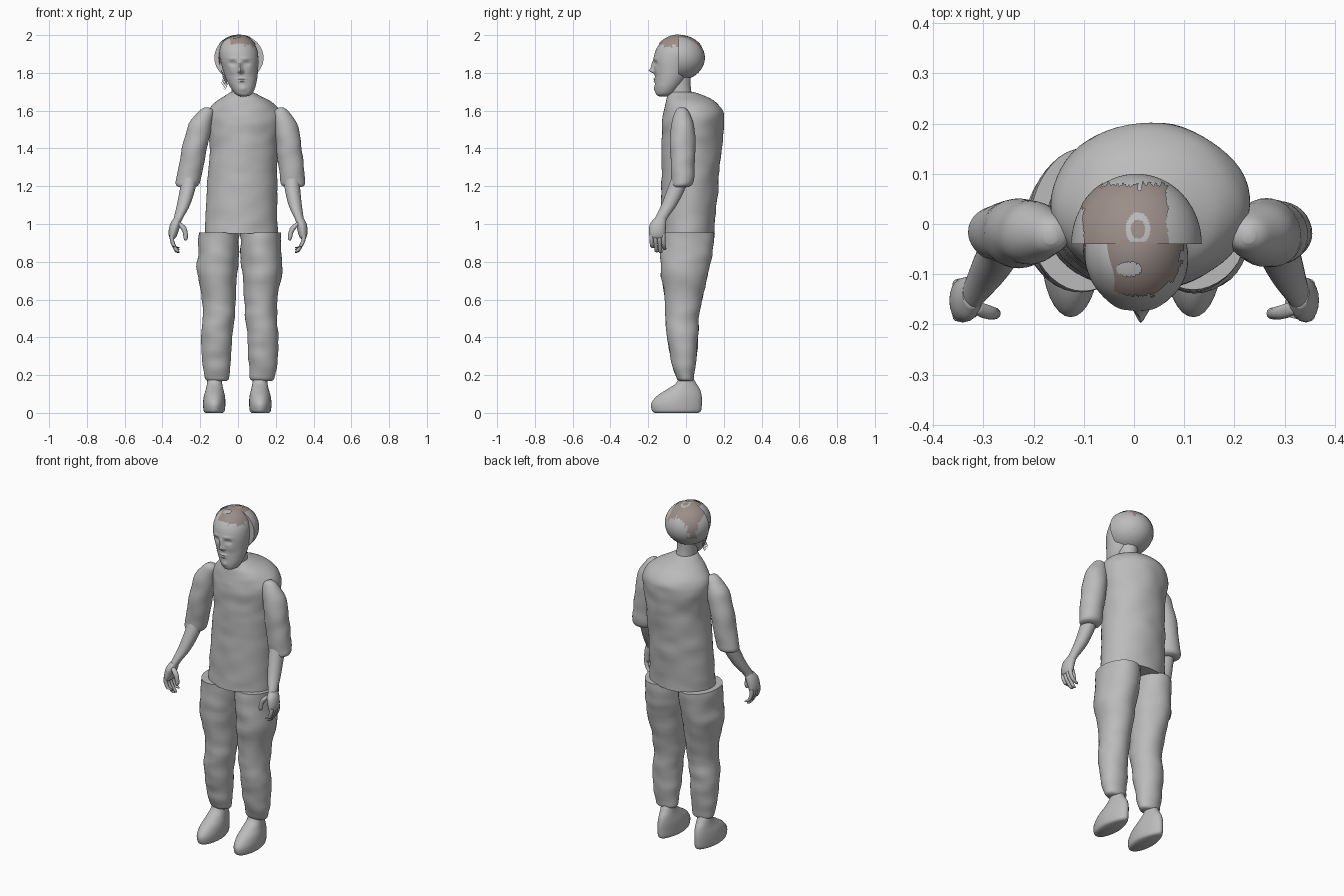
import bpy, bmesh, math, random
from mathutils import Vector, noise

random.seed(4)
cube = bpy.data.objects.get("Cube")
if cube:
    bpy.data.objects.remove(cube, do_unlink=True)


def material(name, rgb):
    m = bpy.data.materials.new(name)
    m.use_nodes = True
    m.diffuse_color = (*rgb, 1)
    m.node_tree.nodes["Principled BSDF"].inputs["Base Color"].default_value = (*rgb, 1)
    return m


GREY = material("plain grey", (0.5, 0.5, 0.5))
BROWN = material("hair brown", (0.33, 0.27, 0.25))


def finish(bm, name, mat=GREY):
    bmesh.ops.recalc_face_normals(bm, faces=bm.faces)
    mesh = bpy.data.meshes.new(name)
    bm.to_mesh(mesh)
    bm.free()
    mesh.materials.append(mat)
    ob = bpy.data.objects.new(name, mesh)
    bpy.context.collection.objects.link(ob)
    bpy.ops.object.select_all(action='DESELECT')
    ob.select_set(True)
    bpy.context.view_layer.objects.active = ob
    bpy.ops.object.shade_smooth_by_angle(angle=math.radians(50))
    return ob


def smooth_rings(rings, steps):
    """Catmull-Rom interpolation through the key rings."""
    rs = [Vector(r) for r in rings]
    out = []
    for i in range(len(rs) - 1):
        a, b, c, d = rs[max(i - 1, 0)], rs[i], rs[i + 1], rs[min(i + 2, len(rs) - 1)]
        for k in range(steps):
            t = k / steps
            out.append(0.5 * (2 * b + (c - a) * t + (2 * a - 5 * b + 4 * c - d) * t * t
                              + (3 * b - a - 3 * c + d) * t ** 3))
    return out + [rs[-1]]


def loft(name, rings, segs=32, steps=5, side=1, shift=None, wrinkle=0.0, shape=None):
    """Skin horizontal ellipses given as (x, y, z, x radius, y radius)."""
    bm = bmesh.new()
    loops = []
    for x, y, z, rx, ry in smooth_rings(rings, steps):
        x = side * x + (shift(z) if shift else 0)
        loop = []
        for k in range(segs):
            a = math.tau * k / segs
            p = Vector((x + rx * math.cos(a), y + ry * math.sin(a), z))
            if wrinkle:
                out = Vector((math.cos(a), math.sin(a), 0))
                p += out * wrinkle * noise.noise(Vector((p.x * 9, p.y * 9, p.z * 16)))
            if shape:
                p = shape(p, x)
            loop.append(bm.verts.new(p))
        loops.append(loop)
    for lo, hi in zip(loops, loops[1:]):
        for k in range(segs):
            j = (k + 1) % segs
            bm.faces.new((lo[k], lo[j], hi[j], hi[k]))
    bm.faces.new(loops[0])
    bm.faces.new(loops[-1])
    return finish(bm, name)


# Shirt body and neck
loft("shirt", [(.017, .008, .95, .193, .143), (.022, .02, 1.2, .186, .15),
               (.03, .03, 1.4, .182, .158), (.033, .038, 1.54, .198, .163),
               (.033, .038, 1.6, .188, .155), (.03, .024, 1.647, .148, .13),
               (.025, 0, 1.678, .095, .1), (.02, -.03, 1.70, .055, .07)],
     segs=56, steps=8, wrinkle=.006)
loft("neck", [(.02, -.035, 1.6, .07, .075), (.02, -.035, 1.68, .056, .066),
              (.018, -.04, 1.73, .054, .065), (.015, -.04, 1.79, .055, .065)])


# Head with facial relief
def face_relief(p, x):
    if p.y > -.06:
        return p
    u = p.x - (.009 + (1.85 - p.z) * .12)
    relief = [(0, 1.812, .011, .013, .028), (0, 1.838, .009, .022, .014),
              (0, 1.768, .02, .005, .008), (0, 1.756, .016, .005, .008),
              (0, 1.762, .024, .002, -.004), (0, 1.715, .02, .014, .006)]
    for s in (-1, 1):
        relief += [(s * .036, 1.85, .017, .010, -.014), (s * .036, 1.85, .010, .005, .007),
                   (s * .036, 1.876, .024, .007, .004), (s * .012, 1.806, .006, .006, .008),
                   (s * .045, 1.81, .02, .02, .004)]
    for cu, cz, su, sz, amount in relief:
        p.y -= amount * math.exp(-((u - cu) / su) ** 2 - ((p.z - cz) / sz) ** 2)
    return p


loft("head", [(.03, -.12, 1.675, .015, .02), (.03, -.112, 1.687, .042, .046),
              (.026, -.1, 1.72, .064, .064), (.02, -.085, 1.76, .08, .08),
              (.015, -.075, 1.8, .09, .09), (.008, -.068, 1.86, .1, .104),
              (.003, -.058, 1.91, .101, .106), (0, -.05, 1.95, .088, .092),
              (0, -.045, 1.98, .06, .062), (0, -.045, 1.994, .01, .01)],
     segs=112, steps=10, shape=face_relief)

# Smooth half dome behind the head
DOME = Vector((.005, -.04, 1.88))


def half_ellipsoid(radii, front, segs=64, rows=40):
    bm = bmesh.new()
    bmesh.ops.create_uvsphere(bm, u_segments=segs, v_segments=rows, radius=1)
    normal = (0, 1, 0) if front else (0, -1, 0)
    bmesh.ops.bisect_plane(bm, geom=bm.verts[:] + bm.edges[:] + bm.faces[:],
                           plane_co=(0, 0, 0), plane_no=normal, clear_outer=True, dist=1e-5)
    for v in bm.verts:
        v.co = Vector(a * b for a, b in zip(v.co, radii)) + DOME
    return bm


bm = half_ellipsoid((.13, .14, .12), False)
bmesh.ops.holes_fill(bm, edges=[e for e in bm.edges if e.is_boundary])
finish(bm, "back_hair_dome")


# Ragged brown hair lying on the crown
def is_hair(c, front):
    j = .008 * noise.noise(Vector((c.x * 130, c.y * 25, c.z * 25)))
    gap = .5 + noise.noise(Vector((c.x * 40, c.y * 40, c.z * 30)))
    ring = math.hypot((c.x - .008) / .022, (c.y + .01) / .03)
    if .65 < ring < 1.1 and c.y > -.035 or math.hypot((c.x + .01) / .025, (c.y + .09) / .014) < 1:
        return False
    if front:
        low = 1.85 if c.x < -.03 and c.y > -.125 else 1.94
        return c.z > low + 2 * j and c.y > -.142 + j and (c.z > 1.95 or gap > .3)
    return -.1 + j < c.x < .066 + j and c.y < .078 + 2 * j


for label, radii, front in (("front_hair", (.107, .13, .123), True),
                            ("crown_hair", (.132, .142, .1225), False)):
    bm = half_ellipsoid(radii, front, 200, 110)
    drop = [f for f in bm.faces
            if f.calc_center_median().z < 1.84 or not is_hair(f.calc_center_median(), front)]
    bmesh.ops.delete(bm, geom=drop, context='FACES')
    finish(bm, label, BROWN)

# Loose strands beside the jaw
for i in range(5):
    x, z = -.07 - .005 * i, 1.71 + .008 * i
    loft("loose_strand", [(x, -.08, z, .001, .001), (x + .012, -.075, z + .03, .002, .002),
                          (x + .002, -.07, z + .07, .002, .002)], segs=6, steps=3)


# Limbs, repeated for each side
def arm_shift(z):
    return .03 * (z - .95) / .65


def leg_shift(z):
    return .009


def heel_taper(p, x):
    p.x = x + (p.x - x) * (1 - 1.6 * max(p.y + .04, 0))
    return p


for side, label in ((-1, "right"), (1, "left")):
    def arm(part, rings, **kw):
        loft(f"{label}_{part}", rings, side=side, shift=arm_shift, **kw)

    arm("sleeve", [(.197, -.025, 1.617, .012, .015), (.2, -.023, 1.595, .04, .037),
                   (.225, -.018, 1.53, .063, .058), (.246, -.018, 1.42, .066, .068),
                   (.262, -.018, 1.32, .066, .064), (.277, -.018, 1.235, .065, .059),
                   (.28, -.022, 1.205, .058, .052), (.28, -.03, 1.195, .04, .04)],
        wrinkle=.006)
    arm("forearm", [(.273, -.03, 1.25, .042, .045), (.277, -.05, 1.19, .041, .047),
                    (.296, -.09, 1.1, .035, .041), (.32, -.132, 1.03, .024, .033),
                    (.33, -.145, 1.0, .022, .036)], segs=24)
    arm("palm", [(.325, -.137, 1.03, .02, .03), (.333, -.148, 1.0, .028, .043),
                 (.342, -.152, .96, .026, .044), (.345, -.152, .93, .018, .04),
                 (.343, -.152, .92, .006, .025)], segs=20)
    # Curled fingers side by side, then the thumb
    for i, tip in enumerate((.872, .85, .847, .862)):
        y = -.183 + .021 * i
        arm("finger", [(.349, y, .945, .012, .011), (.348, y, .915, .011, .011),
                       (.335, y + .003, .883, .011, .01), (.318, y + .006, tip + .006, .011, .01),
                       (.31, y + .007, tip, .004, .004)], segs=12, steps=4)
    arm("thumb", [(.32, -.165, 1.01, .012, .013), (.295, -.175, .985, .017, .014),
                  (.28, -.178, .955, .013, .012), (.276, -.178, .925, .011, .011),
                  (.276, -.178, .912, .004, .004)], segs=12, steps=4)

    # Trouser leg and rounded shoe
    loft(f"{label}_trouser_leg",
         [(.109, .008, .955, .108, .142), (.112, .003, .85, .108, .137),
          (.119, -.007, .75, .107, .126), (.111, -.013, .6, .088, .099),
          (.113, -.02, .5, .085, .088), (.123, -.018, .4, .082, .083),
          (.124, -.012, .3, .078, .07), (.122, -.008, .22, .071, .055),
          (.12, -.003, .18, .062, .044), (.12, 0, .168, .045, .03)],
         segs=40, side=side, shift=leg_shift, wrinkle=.007)
    loft(f"{label}_shoe",
         [(.122, -.05, 0, .046, .115), (.122, -.05, .012, .056, .13),
          (.122, -.05, .05, .059, .134), (.121, -.035, .09, .056, .118),
          (.12, -.013, .125, .048, .087), (.12, 0, .155, .043, .055),
          (.12, 0, .19, .04, .035)],
         side=side, shift=lambda z: -.004, shape=heel_taper)
